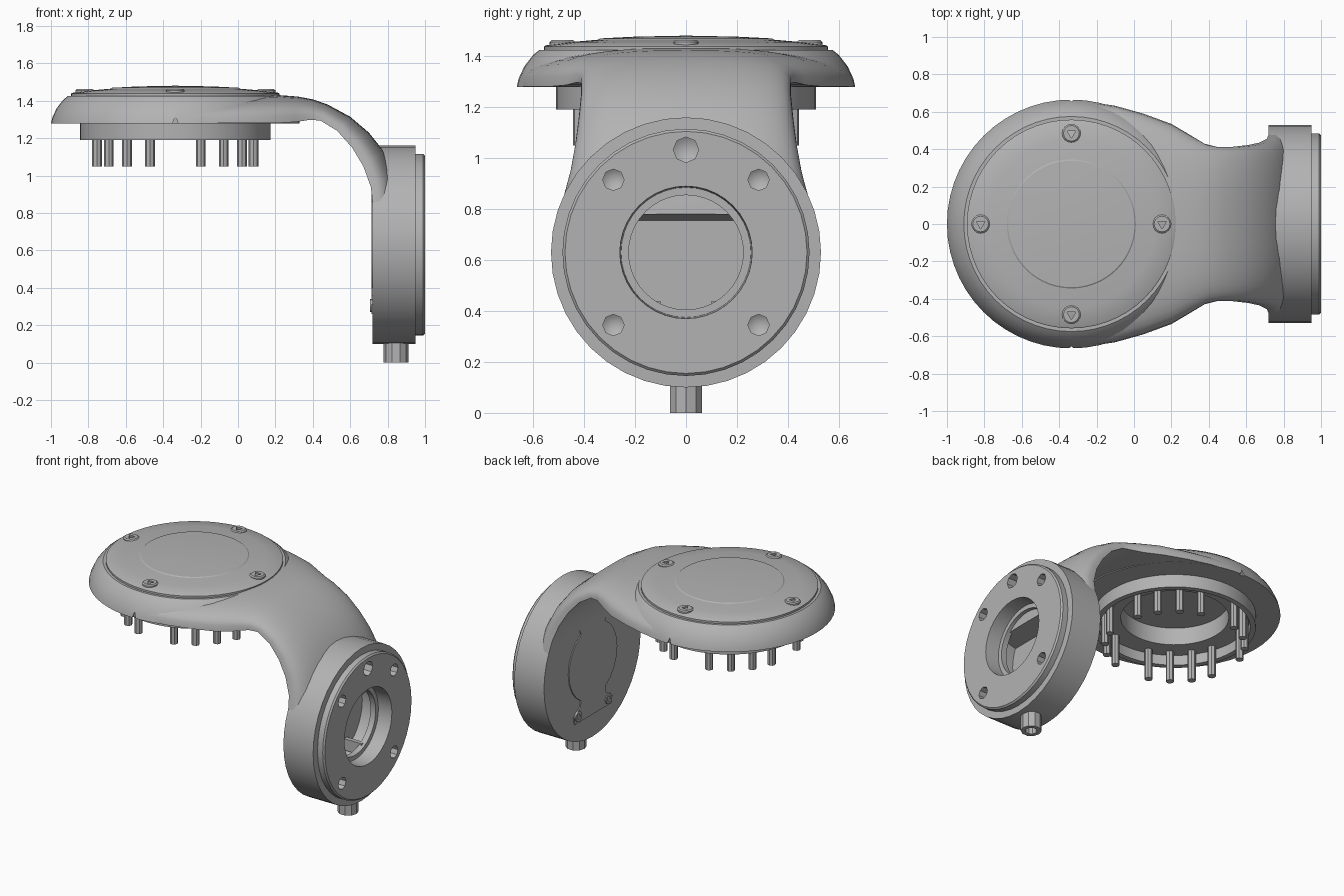
import bpy, bmesh, math
from mathutils import Matrix, Vector

if "Cube" in bpy.data.objects:
    bpy.data.objects.remove(bpy.data.objects["Cube"], do_unlink=True)

grey = bpy.data.materials.new("cast_grey")
grey.use_nodes = True
COLOUR = (0.45, 0.45, 0.45, 1)
grey.diffuse_color = COLOUR
grey.node_tree.nodes["Principled BSDF"].inputs["Base Color"].default_value = COLOUR

HEAD_X = -0.335
FLANGE_Z = 0.63
AXIS_X = Matrix.Translation((0, 0, FLANGE_Z)) @ Matrix.Rotation(math.pi / 2, 4, 'Y')
AXIS_HEAD = Matrix.Translation((HEAD_X, 0, 0))


def finish(name, bm):
    bmesh.ops.remove_doubles(bm, verts=bm.verts, dist=0.0001)
    bmesh.ops.recalc_face_normals(bm, faces=bm.faces)
    mesh = bpy.data.meshes.new(name)
    bm.to_mesh(mesh)
    bm.free()
    mesh.materials.append(grey)
    obj = bpy.data.objects.new(name, mesh)
    bpy.context.collection.objects.link(obj)
    return obj


def lathe(name, profile, matrix, steps=40):
    """Spin (radius, height) points about the local z axis."""
    bm = bmesh.new()
    verts = [bm.verts.new((r, 0, h)) for r, h in profile]
    edges = [bm.edges.new(pair) for pair in zip(verts, verts[1:])]
    bmesh.ops.spin(bm, geom=verts + edges, cent=(0, 0, 0), axis=(0, 0, 1),
                   angle=2 * math.pi, steps=steps)
    bm.transform(matrix)
    return finish(name, bm)


def prism(name, outline, depth, matrix):
    """Extrude a flat outline along local z."""
    bm = bmesh.new()
    face = bm.faces.new([bm.verts.new((a, b, 0)) for a, b in outline])
    side = bmesh.ops.extrude_face_region(bm, geom=[face])["geom"]
    bmesh.ops.translate(bm, vec=(0, 0, depth),
                        verts=[v for v in side if isinstance(v, bmesh.types.BMVert)])
    bm.transform(matrix)
    return finish(name, bm)


def cut(obj, cutters):
    """Subtract the cutters, then discard them."""
    bpy.context.view_layer.objects.active = obj
    for cutter in cutters:
        mod = obj.modifiers.new("cut", 'BOOLEAN')
        mod.operation = 'DIFFERENCE'
        mod.solver = 'EXACT'
        mod.object = cutter
        bpy.ops.object.modifier_apply(modifier=mod.name)
        bpy.data.objects.remove(cutter, do_unlink=True)


def polar(radius, degrees):
    a = math.radians(degrees)
    return radius * math.cos(a), radius * math.sin(a)


parts = []

# Domed head with its mounting ring and stepped underside
head = lathe("head_shell", [
    (0, 1.425), (0.575, 1.425), (0.6, 1.405), (0.635, 1.36), (0.658, 1.31), (0.665, 1.28),
    (0.51, 1.28), (0.51, 1.19), (0.475, 1.19), (0.475, 1.26),
    (0.34, 1.26), (0.34, 1.38), (0, 1.38)], AXIS_HEAD, 56)
notches = []
for side in (-1, 1):
    place = Matrix.Translation((HEAD_X, side * 0.69, 1.27)) @ Matrix.Rotation(math.pi / 2, 4, 'X')
    place = place @ Matrix.Translation((0, 0, -0.04))
    notches.append(prism("notch_cutter", [(-0.018, 0), (0.018, 0), (0, 0.05)], 0.08, place))
cut(head, notches)
parts.append(head)

# Round cover with a raised centre
parts.append(lathe("head_cover", [
    (0, 1.41), (0.558, 1.41), (0.558, 1.438), (0.55, 1.443), (0.45, 1.456), (0.345, 1.465),
    (0.338, 1.47), (0.2, 1.477), (0, 1.481)], AXIS_HEAD, 56))

# Cover screws with triangular sockets
for i in range(4):
    x, y = polar(0.485, i * 90)
    place = Matrix.Translation((HEAD_X + x, y, 0))
    screw = lathe(f"cover_screw_{i + 1}", [
        (0, 1.42), (0.05, 1.42), (0.05, 1.456), (0.042, 1.463), (0, 1.463)], place, 16)
    socket = prism("socket_cutter", [polar(0.027, 30 + k * 120) for k in range(3)], 0.05,
                   place @ Matrix.Translation((0, 0, 1.445)))
    cut(screw, [socket])
    parts.append(screw)

# Contact pins under the head, none on the four main axes
for i in range(20):
    if i % 5:
        x, y = polar(0.44, i * 18)
        parts.append(lathe(f"pin_{i}", [(0, 1.05), (0.026, 1.05), (0.026, 1.27), (0, 1.27)],
                           Matrix.Translation((HEAD_X + x, y, 0)), 8))

# Curved neck: outer x, z, inner x, z, half width
sections = [
    (-0.25, 1.423, -0.25, 1.281, 0.655), (-0.1, 1.424, -0.1, 1.281, 0.632),
    (0.05, 1.428, 0.05, 1.281, 0.59), (0.2, 1.432, 0.2, 1.281, 0.535),
    (0.32, 1.423, 0.31, 1.287, 0.47), (0.4, 1.408, 0.38, 1.298, 0.428),
    (0.48, 1.38, 0.44, 1.295, 0.413), (0.6, 1.315, 0.53, 1.24, 0.413),
    (0.7, 1.23, 0.61, 1.15, 0.422), (0.78, 1.13, 0.67, 1.05, 0.435),
    (0.84, 1.01, 0.71, 0.94, 0.455), (0.87, 0.89, 0.721, 0.85, 0.48),
    (0.88, 0.78, 0.721, 0.75, 0.5)]
ARC = 20
bm = bmesh.new()
rings = []
for ox, oz, ix, iz, width in sections:
    outer, inner = Vector((ox, 0, oz)), Vector((ix, 0, iz))
    ring = []
    for k in range(ARC + 1):
        c, s = polar(1, 180 * k / ARC)
        y = math.copysign(abs(c) ** 0.71, c) * width
        point = inner.lerp(outer, max(s, 0) ** 0.71)
        ring.append(bm.verts.new((point.x, y, point.z)))
    rings.append(ring)
for a, b in zip(rings, rings[1:]):
    for k in range(ARC + 1):
        j = (k + 1) % (ARC + 1)
        bm.faces.new((a[k], a[j], b[j], b[k]))
bm.faces.new(rings[0])
bm.faces.new(rings[-1])
neck = finish("neck", bm)
cut(neck, [lathe("recess_cutter", [(0, 1.2), (0.342, 1.2), (0.342, 1.39), (0, 1.39)],
                 AXIS_HEAD, 56)])
parts.append(neck)

# Upright flange: round body, face plate and stepped bore
flange = lathe("flange", [
    (0, 0.72), (0.53, 0.72), (0.53, 0.948), (0.485, 0.95), (0.485, 0.99), (0.475, 1.0),
    (0.26, 1.0), (0.255, 0.9), (0.225, 0.9), (0.225, 0.86), (0.3, 0.86), (0.3, 0.745),
    (0, 0.745)], AXIS_X, 40)
holes = []
for angle, radius in ((90, 0.05), (45, 0.042), (135, 0.042), (225, 0.042), (315, 0.042)):
    y, z = polar(0.403, angle)
    holes.append(lathe("bolt_hole_cutter", [
        (0, 0.9), (radius, 0.93), (radius, 1.05), (0, 1.05)],
        Matrix.Translation((0, y, z)) @ AXIS_X, 8))
cut(flange, holes)
parts.append(flange)

# Two lugs inside the bore
for side in (-1, 1):
    bm = bmesh.new()
    bmesh.ops.create_cube(bm, size=1, matrix=Matrix.Translation(
        (0.81, side * 0.115, FLANGE_Z - 0.23)) @ Matrix.Diagonal((0.14, 0.03, 0.08, 1)))
    parts.append(finish("left_lug" if side > 0 else "right_lug", bm))

# Thin access plate on the back of the flange, with its screws
half = [(0.15, 0.33), (0.15, 0.27), (0.13, 0.23)]
half += [polar(0.265, a) for a in range(45, -61, -15)]
half += [(0.14, -0.27), (0.21, -0.32), (0.2, -0.37)]
outline = [polar(0.15, a) for a in range(90, 10, -20)]
outline = [(y, z + 0.3) for y, z in outline] + half
outline += [(-y, z) for y, z in reversed(outline) if y > 0.001]
BACK = Matrix(((0, 0, -1, 0.722), (1, 0, 0, 0), (0, 1, 0, FLANGE_Z), (0, 0, 0, 1)))
parts.append(prism("back_plate", outline, 0.009, BACK))
for side in (-1, 1):
    parts.append(lathe("left_plate_screw" if side > 0 else "right_plate_screw", [
        (0, 0), (0.035, 0), (0.035, 0.016), (0.018, 0.016), (0.018, 0.01), (0, 0.01)],
        BACK @ Matrix.Translation((side * 0.165, -0.325, 0)), 12))

# Hollow spout at the bottom
parts.append(lathe("bottom_spout", [
    (0, 0.15), (0.066, 0.15), (0.066, 0), (0.038, 0), (0.038, 0.08), (0, 0.08)],
    Matrix.Translation((0.845, 0, 0)), 10))

# Smooth shading with crisp edges
bpy.ops.object.select_all(action='DESELECT')
for obj in parts:
    obj.select_set(True)
bpy.context.view_layer.objects.active = parts[0]
bpy.ops.object.shade_smooth_by_angle(angle=math.radians(30))
